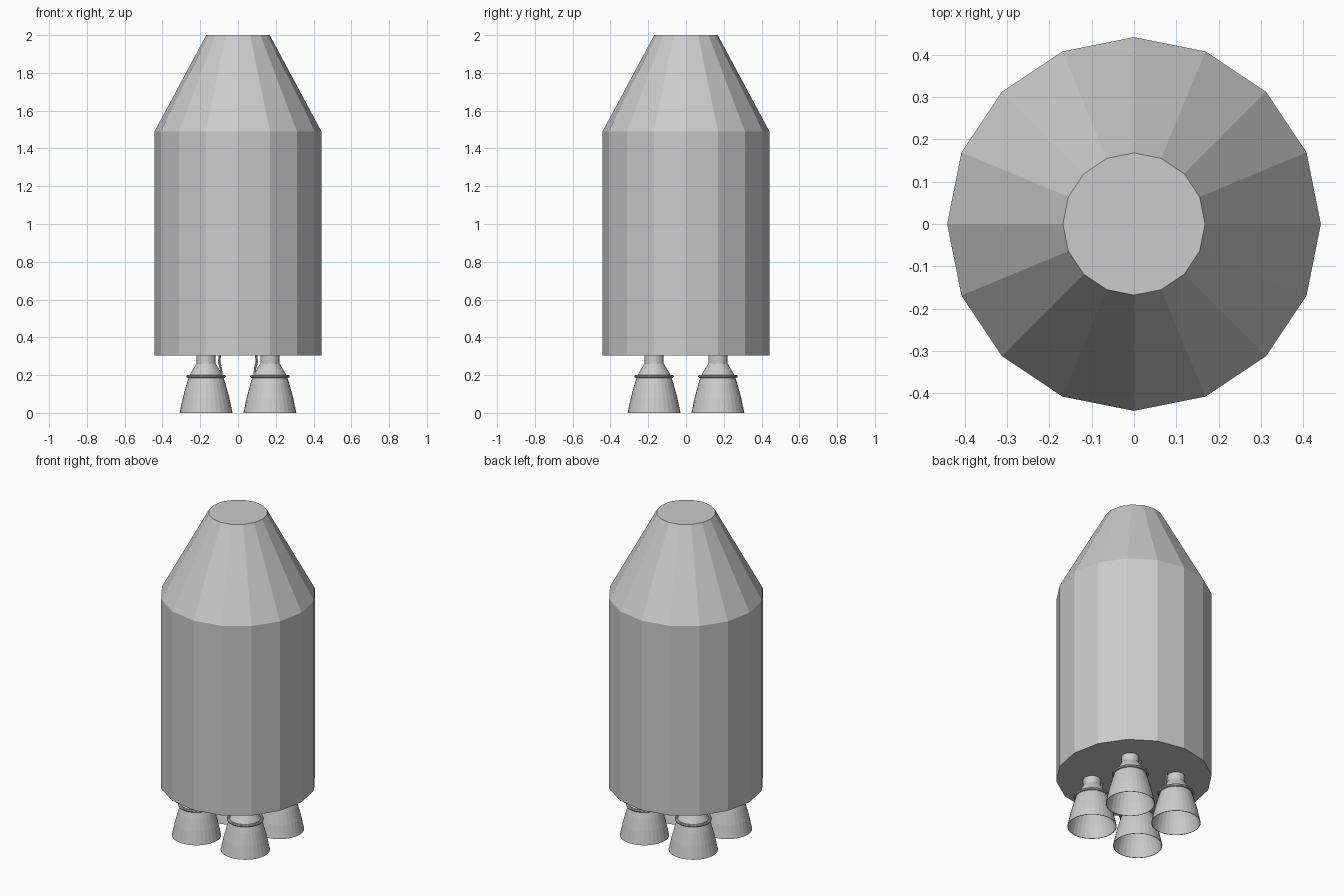
import bpy, bmesh, math
from mathutils import Vector

cube = bpy.data.objects.get("Cube")
if cube:
    bpy.data.objects.remove(cube)

grey = bpy.data.materials.new("light grey")
grey.use_nodes = True
grey.diffuse_color = (0.6, 0.6, 0.6, 1)
grey.node_tree.nodes["Principled BSDF"].inputs["Base Color"].default_value = (0.6, 0.6, 0.6, 1)


def add_object(name, bm):
    mesh = bpy.data.meshes.new(name)
    bm.to_mesh(mesh)
    bm.free()
    mesh.materials.append(grey)
    obj = bpy.data.objects.new(name, mesh)
    bpy.context.collection.objects.link(obj)
    return obj


def lathe(name, profile, sides, centre=(0, 0), cap_start=False, cap_end=False, closed=False):
    """Spin (radius, height) points about an upright axis."""
    bm = bmesh.new()
    rings = []
    for r, z in profile:
        rings.append([bm.verts.new((centre[0] + r * math.cos(math.tau * i / sides),
                                    centre[1] + r * math.sin(math.tau * i / sides), z))
                      for i in range(sides)])
    pairs = list(zip(rings, rings[1:]))
    if closed:
        pairs.append((rings[-1], rings[0]))
    for a, b in pairs:
        for i in range(sides):
            j = (i + 1) % sides
            bm.faces.new((a[i], a[j], b[j], b[i]))
    if cap_start:
        bm.faces.new(rings[0][::-1])
    if cap_end:
        bm.faces.new(rings[-1])
    bmesh.ops.recalc_face_normals(bm, faces=bm.faces)
    return add_object(name, bm)


def pipe(name, points, radius):
    """Thin tube of straight segments."""
    bm = bmesh.new()
    for a, b in zip(points, points[1:]):
        a, b = Vector(a), Vector(b)
        turn = (b - a).to_track_quat('Z', 'Y').to_matrix().to_4x4()
        turn.translation = (a + b) / 2
        bmesh.ops.create_cone(bm, cap_ends=True, segments=8, radius1=radius,
                              radius2=radius, depth=(b - a).length, matrix=turn)
    return add_object(name, bm)


# Faceted tank with tapered nose
lathe("tank_body", [(0.442, 0.305), (0.442, 1.49), (0.168, 2.0)], 16,
      cap_start=True, cap_end=True)

# Open engine bell: outer wall, rim, then inner wall
bell = [(0.05, 0.31), (0.05, 0.262), (0.058, 0.25), (0.088, 0.2), (0.104, 0.15),
        (0.123, 0.08), (0.14, 0.0), (0.137, 0.0), (0.12, 0.08), (0.085, 0.195), (0.04, 0.26)]
ring = [(0.097 + 0.008 * math.cos(math.tau * k / 8), 0.193 + 0.008 * math.sin(math.tau * k / 8))
        for k in range(8)]

# Four engines, each with a collar ring and a feed pipe on its inner side
for side, sx in (("right", -1), ("left", 1)):
    for end, sy in (("front", -1), ("back", 1)):
        tag = end + "_" + side
        x, y = 0.169 * sx, 0.169 * sy
        lathe("engine_bell_" + tag, bell, 32, (x, y), cap_end=True)
        lathe("collar_ring_" + tag, ring, 32, (x, y), closed=True)
        pipe("feed_pipe_" + tag, [(0.095 * sx, y, 0.31), (0.1 * sx, y, 0.27),
                                  (0.09 * sx, y, 0.235), (0.088 * sx, y, 0.195)], 0.006)
